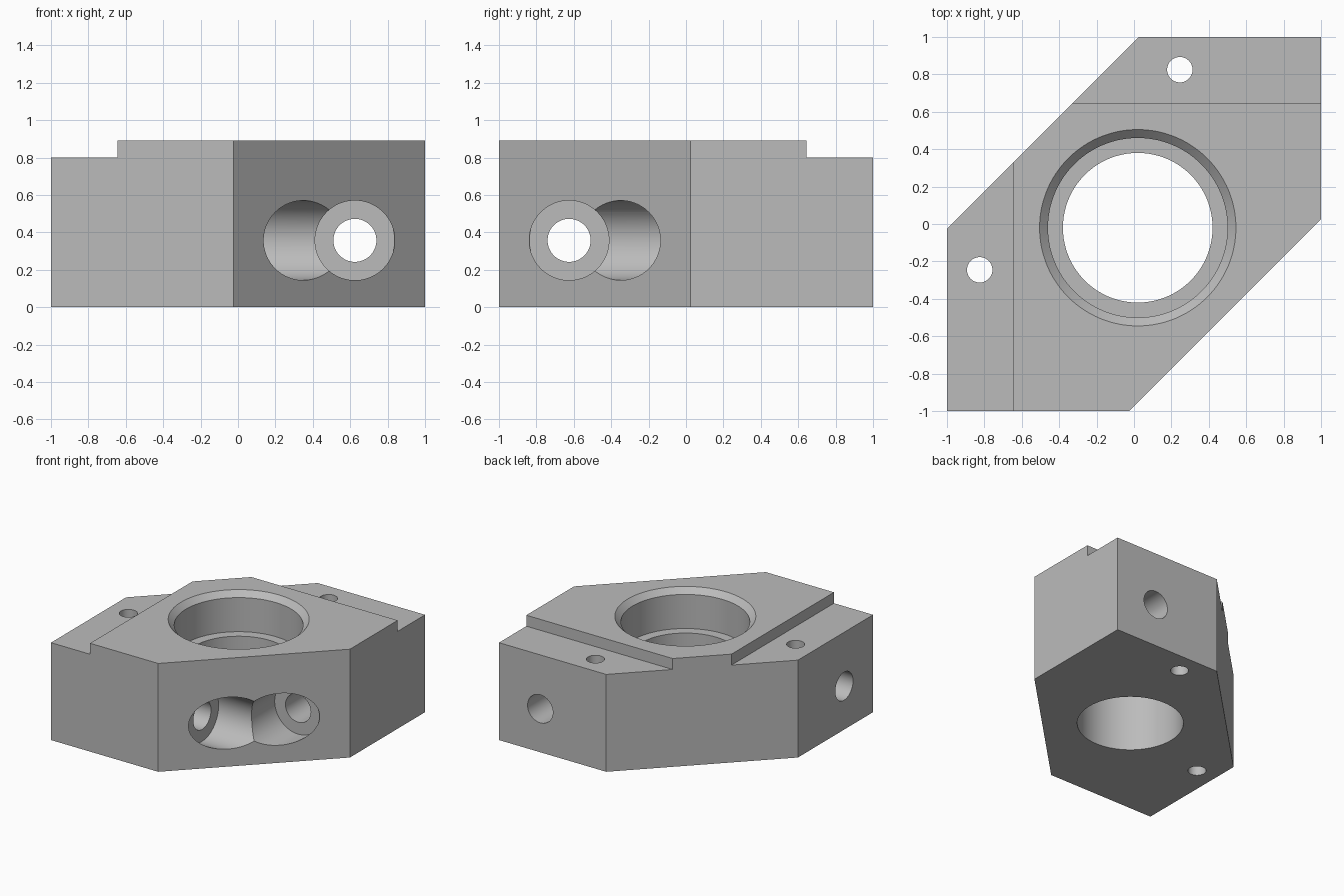
import bpy, bmesh, math
from mathutils import Matrix, Vector

cube = bpy.data.objects.get("Cube")
if cube:
    bpy.data.objects.remove(cube, do_unlink=True)

grey = bpy.data.materials.new("plain grey")
grey.use_nodes = True
colour = (0.5, 0.5, 0.5, 1)
grey.diffuse_color = colour
grey.node_tree.nodes["Principled BSDF"].inputs["Base Color"].default_value = colour

HEIGHT, SHELF = 0.89, 0.80
BORE_Z, BORE_OFFSET, BORE_FLOOR = 0.357, 0.625, 0.112


def make_object(name, bm):
    bmesh.ops.recalc_face_normals(bm, faces=bm.faces)
    mesh = bpy.data.meshes.new(name)
    bm.to_mesh(mesh)
    bm.free()
    mesh.materials.append(grey)
    obj = bpy.data.objects.new(name, mesh)
    bpy.context.collection.objects.link(obj)
    return obj


def turned(name, profile, origin, axis, sides=96):
    """Closed solid of revolution from (radius, distance along axis) rings."""
    bm = bmesh.new()
    rings = []
    for r, d in profile:
        rings.append([bm.verts.new((r * math.cos(i * math.tau / sides),
                                    r * math.sin(i * math.tau / sides), d))
                      for i in range(sides)])
    for a, b in zip(rings, rings[1:]):
        for i in range(sides):
            j = (i + 1) % sides
            bm.faces.new((a[i], a[j], b[j], b[i]))
    bm.faces.new(rings[0])
    bm.faces.new(rings[-1])
    turn = Vector((0, 0, 1)).rotation_difference(Vector(axis)).to_matrix().to_4x4()
    bm.transform(Matrix.Translation(origin) @ turn)
    return make_object(name, bm)


def box(name, low, high):
    bm = bmesh.new()
    bmesh.ops.create_cube(bm, size=1)
    low, high = Vector(low), Vector(high)
    for v in bm.verts:
        v.co = Vector([l + (c + 0.5) * (h - l) for l, h, c in zip(low, high, v.co)])
    return make_object(name, bm)


# Six-sided block
bm = bmesh.new()
outline = [(-1, -1), (-0.025, -1), (1, 0.025), (1, 1), (0.025, 1), (-1, -0.025)]
base = bm.faces.new([bm.verts.new((x, y, 0)) for x, y in outline])
top = bmesh.ops.extrude_face_region(bm, geom=[base])
bmesh.ops.translate(bm, vec=(0, 0, HEIGHT),
                    verts=[g for g in top["geom"] if isinstance(g, bmesh.types.BMVert)])
block = make_object("mounting_block", bm)

cutters = [
    # Lowered shelves on the back and right edges
    box("back_shelf_cutter", (-1.2, 0.645, SHELF), (1.2, 1.2, 1.2)),
    box("right_shelf_cutter", (-1.2, -1.2, SHELF), (-0.645, 1.2, 1.2)),
    # Main hole with counterbore and chamfered rim
    turned("main_hole_cutter",
           [(0.40, -0.1), (0.40, 0.565), (0.48, 0.565), (0.48, 0.845),
            (0.525, HEIGHT), (0.575, HEIGHT + 0.05)],
           (0.02, -0.02, 0), (0, 0, 1), 128),
]

# Vertical screw holes in the shelves
for name, x, y in (("back", 0.245, 0.825), ("right", -0.825, -0.245)):
    cutters.append(turned(name + "_screw_hole_cutter", [(0.068, -0.1), (0.068, 1.1)],
                          (x, y, 0), (0, 0, 1), 48))

# Crossing horizontal bores: wide pocket from the slanted face, narrow hole beyond
for name, origin, axis in (
        ("crosswise", (BORE_FLOOR, -BORE_OFFSET, BORE_Z), (1, 0, 0)),
        ("lengthwise", (BORE_OFFSET, -BORE_FLOOR, BORE_Z), (0, -1, 0))):
    cutters.append(turned(name + "_pocket_cutter", [(0.213, 0), (0.213, 1.2)], origin, axis))
    cutters.append(turned(name + "_hole_cutter", [(0.115, -1.3), (0.115, 0.1)],
                          origin, axis, 64))

for cutter in cutters:
    mod = block.modifiers.new(cutter.name, "BOOLEAN")
    mod.operation = "DIFFERENCE"
    mod.solver = "EXACT"
    mod.object = cutter

# Bake the cuts, then discard the cutters
bpy.context.view_layer.update()
graph = bpy.context.evaluated_depsgraph_get()
result = bpy.data.meshes.new_from_object(block.evaluated_get(graph))
block.modifiers.clear()
block.data = result
for cutter in cutters:
    bpy.data.objects.remove(cutter, do_unlink=True)

bpy.ops.object.select_all(action="DESELECT")
block.select_set(True)
bpy.context.view_layer.objects.active = block
bpy.ops.object.shade_smooth_by_angle(angle=math.radians(30))
